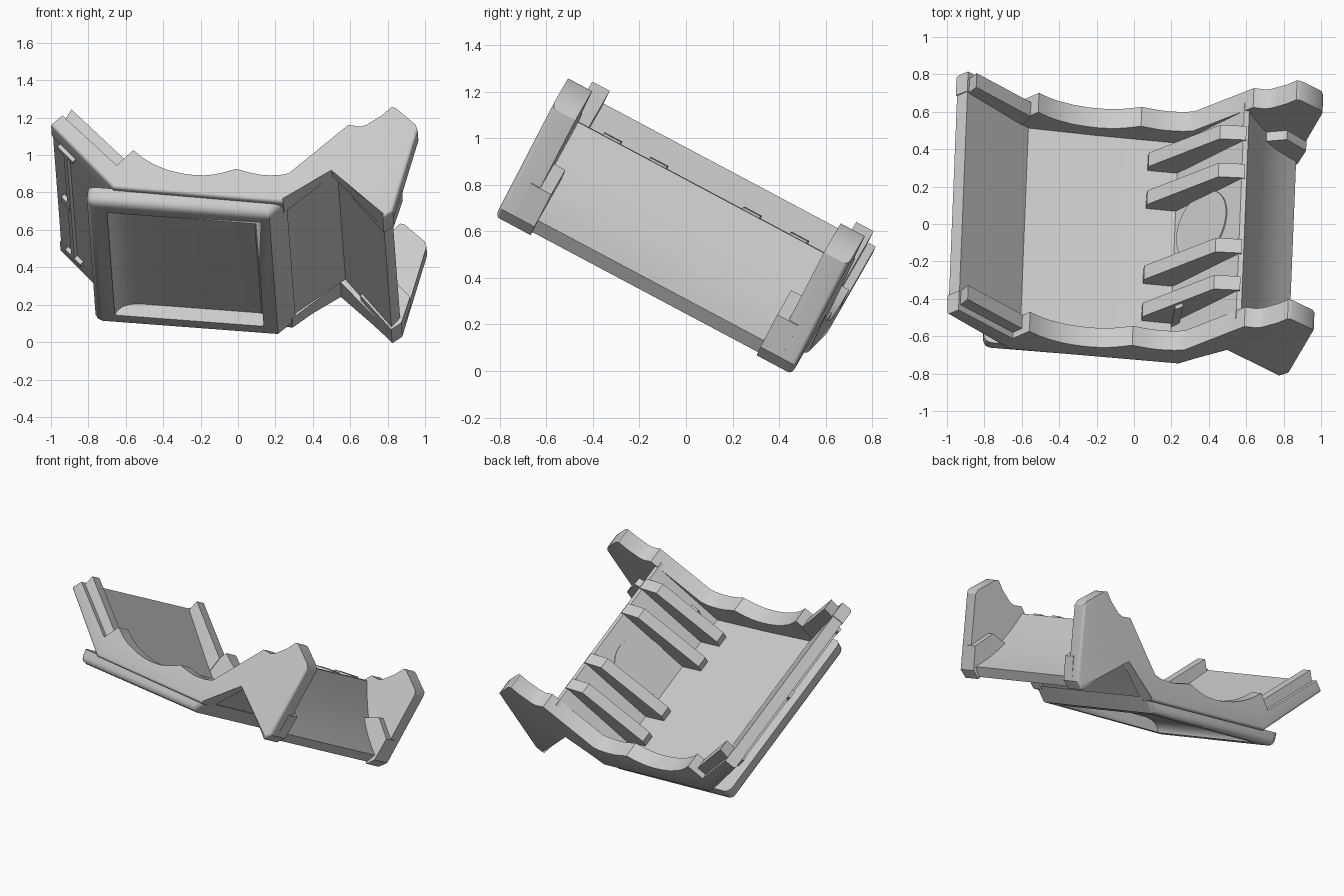
import bpy, bmesh, math
from mathutils import Vector, Matrix

if "Cube" in bpy.data.objects:
    bpy.data.objects.remove(bpy.data.objects["Cube"])

# The bracket is modelled straight (a across, b along, c up) and then tilted
U = Vector((.994, -.08, -.075)).normalized()
V = Vector((.035, .882, -.469))
V = (V - U * V.dot(U)).normalized()
W = U.cross(V)
TILT = Matrix((U, V, W)).transposed().to_4x4()
MID = -.285          # middle of the bracket along b

grey = bpy.data.materials.new("light_grey")
grey.diffuse_color = (.6, .6, .6, 1)
grey.use_nodes = True
grey.node_tree.nodes["Principled BSDF"].inputs["Base Color"].default_value = grey.diffuse_color


def finish(name, bm):
    bmesh.ops.recalc_face_normals(bm, faces=bm.faces)
    me = bpy.data.meshes.new(name)
    bm.to_mesh(me)
    bm.free()
    me.materials.append(grey)
    ob = bpy.data.objects.new(name, me)
    bpy.context.collection.objects.link(ob)
    ob.matrix_world = TILT
    bpy.ops.object.select_all(action='DESELECT')
    ob.select_set(True)
    bpy.context.view_layer.objects.active = ob
    bpy.ops.object.shade_smooth_by_angle(angle=math.radians(32))
    return ob


def extrude(name, pts, b0, b1, round_edges=(), radius=.03, both=False, long_edges=()):
    """Extrude an (a, c) outline from MID+b0 to MID+b1, rounding the listed rim and long edges."""
    bm = bmesh.new()
    n = len(pts)
    p = [bm.verts.new((a, MID + b0, c)) for a, c in pts]
    q = [bm.verts.new((a, MID + b1, c)) for a, c in pts]
    bm.faces.new(p)
    bm.faces.new(q[::-1])
    for i in range(n):
        j = (i + 1) % n
        bm.faces.new((p[i], p[j], q[j], q[i]))
    rims = (p, q) if both else (q,)
    edges = [bm.edges.get((r[i], r[(i + 1) % n])) for r in rims for i in round_edges]
    edges += [bm.edges.get((p[i], q[i])) for i in long_edges]
    if edges:
        bmesh.ops.bevel(bm, geom=edges, offset=radius, segments=4, profile=.5,
                        affect='EDGES', clamp_overlap=True)
    return finish(name, bm)


# Main folded sheet: wing, floor, rising slope and concave leg
sheet = [(-1.035, .69), (-.67, .345), (.235, .345), (.485, .58), (.505, .595), (.785, .30),
         (.825, .36), (.775, .405), (.725, .455), (.675, .515), (.63, .58), (.59, .65),
         (.555, .72), (.527, .785), (.50, .785), (.19, .355), (-.25, .368), (-.62, .39),
         (-.985, .75)]
extrude("folded_sheet", sheet, -.65, .65)

# End walls with scalloped top and splayed foot
wall = [(-1.042, .693), (-.671, .345), (.245, .335), (.48, .575), (.785, .285), (.835, .33),
        (.916, .828), (.902, .86), (.785, .952), (.762, .956), (.715, .90), (.671, .864),
        (.64, .838), (.605, .824), (.543, .829), (.255, .51), (.205, .495), (.156, .49),
        (.11, .489), (.066, .494), (.02, .503), (-.027, .514), (-.095, .485), (-.145, .469),
        (-.192, .46), (-.25, .457), (-.313, .461), (-.39, .475), (-.468, .502), (-.53, .536),
        (-.587, .579), (-.667, .481), (-.987, .756)]
gusset = [(.60, .475), (.785, .285), (.835, .33), (.865, .49), (.75, .60), (.64, .56)]
strip = [(-.985, .73), (-.945, .815), (-.62, .53), (-.66, .42)]
for side, s in (("front", -1), ("back", 1)):
    extrude(side + "_wall", wall, s * .605, s * .722, (0, 1, 2, 3, 4, 5))
    # thickened toe at the bottom of the foot
    extrude(side + "_foot_gusset", gusset, s * .55, s * .65)
    # raised strip along the wing end
    extrude(side + "_wing_strip", strip, s * .60, s * .685)

# Ribs climbing to the ridge
rib = [(.03, .345), (.03, .405), (.375, .785), (.515, .795), (.515, .70), (.22, .35)]
for i, b in enumerate((-.445, -.22, .235, .465)):
    extrude("rib_%d" % (i + 1), rib, b - .042, b + .042)

# Small stop block beside one rib
extrude("rib_stop", [(.19, .35), (.19, .56), (.23, .60), (.23, .39)], -.51, -.47)

# Shallow round pad on the slope between the middle ribs
bm = bmesh.new()
slope = math.atan2(.43, .31)
bmesh.ops.create_cone(bm, cap_ends=True, segments=48, radius1=.2, radius2=.2, depth=.016,
                      matrix=Matrix.Translation((.32, MID + .02, .535))
                      @ Matrix.Rotation(-slope, 4, 'Y'))
finish("round_pad", bm)

# Base slab under the floor, with a recess cut into its underside
slab = [(-.812, .355), (-.812, .262), (.175, .262), (.26, .355)]
base = extrude("base_slab", slab, -.69, .69, (0, 1, 2), .045, True, (1,))
hollow = [(-.70, .2), (-.70, .265), (-.69, .29), (-.665, .315), (-.63, .332),
          (-.58, .341), (.08, .341), (.10, .325), (.10, .2)]
cutter = extrude("recess_cutter", hollow, -.585, .58)
cutter.hide_render = True
cutter.hide_viewport = True
cut = base.modifiers.new("recess", 'BOOLEAN')
cut.operation = 'DIFFERENCE'
cut.solver = 'EXACT'
cut.object = cutter

# Thin clip rail on the outside of the wing, with end hooks and a centre tab
rail = [(-.955, .62), (-.97, .60), (-.95, .58), (-.935, .60)]
extrude("clip_rail", rail, -.59, .59)
hook = [(-.99, .65), (-1.005, .63), (-.915, .545), (-.90, .565)]
for side, b in (("front", -.60), ("back", .57)):
    extrude(side + "_clip_hook", hook, b, b + .03)
tab = [(-.99, .65), (-1.005, .63), (-.955, .58), (-.935, .60)]
extrude("clip_tab", tab, -.03, .03)
